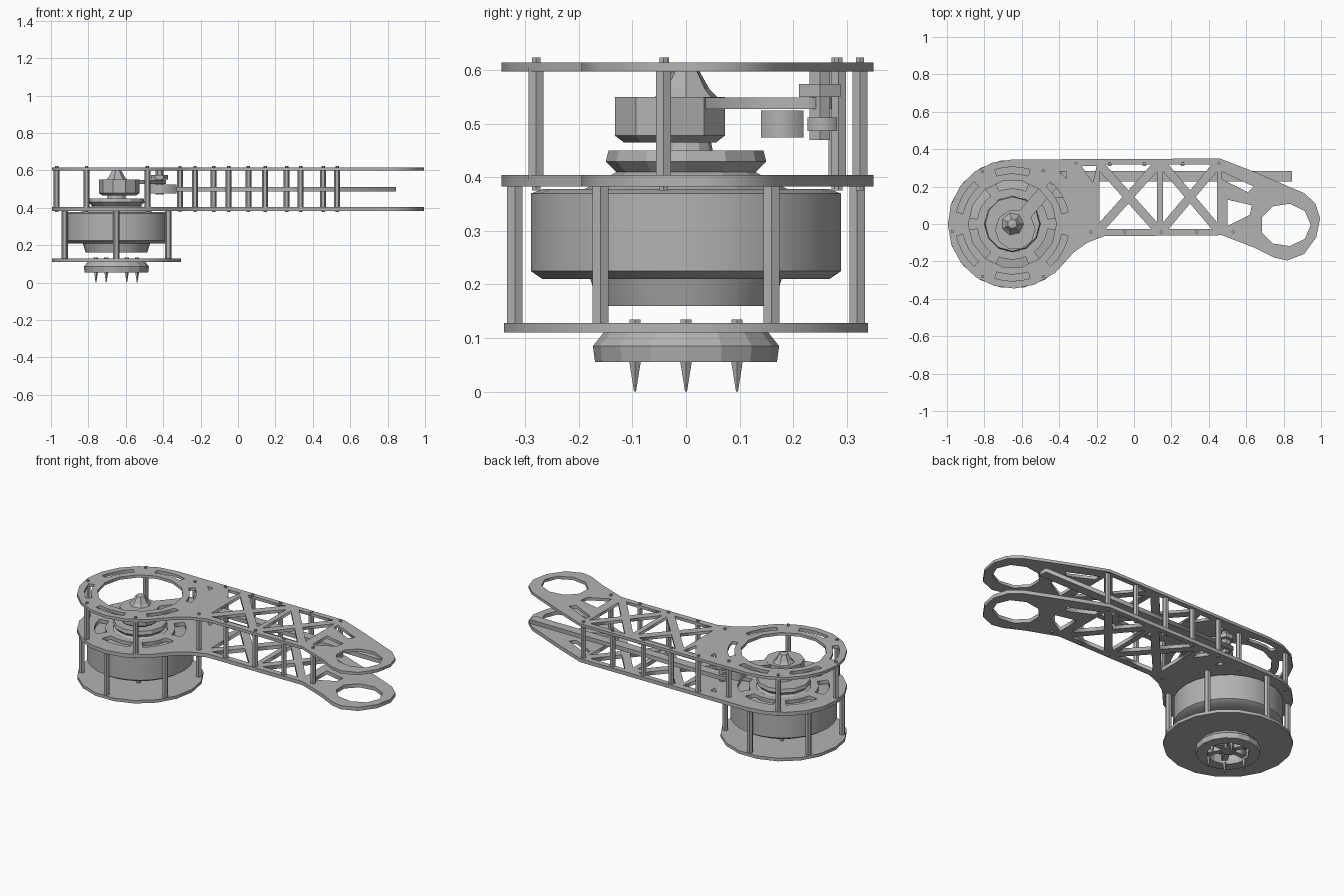
import bpy, bmesh, math
from mathutils import Vector

if "Cube" in bpy.data.objects:
    bpy.data.objects.remove(bpy.data.objects["Cube"])

CX = -0.65          # axis of the round motor end
grey = bpy.data.materials.new("metal grey")
grey.diffuse_color = (0.45, 0.45, 0.45, 1)
grey.use_nodes = True
grey.node_tree.nodes["Principled BSDF"].inputs["Base Color"].default_value = grey.diffuse_color


def add(name, mesh, smooth=False):
    ob = bpy.data.objects.new(name, mesh)
    bpy.context.collection.objects.link(ob)
    mesh.materials.clear()
    mesh.materials.append(grey)
    if smooth:
        bpy.ops.object.select_all(action='DESELECT')
        ob.select_set(True)
        bpy.context.view_layer.objects.active = ob
        bpy.ops.object.shade_smooth_by_angle(angle=math.radians(35))
    return ob


def plate(name, loops, z0, z1):
    """Flat sheet: first loop is the outline, the others are holes."""
    cu = bpy.data.curves.new(name, 'CURVE')
    cu.dimensions = '2D'
    cu.fill_mode = 'BOTH'
    cu.extrude = (z1 - z0) / 2
    for pts in loops:
        sp = cu.splines.new('POLY')
        sp.points.add(len(pts) - 1)
        for p, (x, y) in zip(sp.points, pts):
            p.co = (x, y, 0, 1)
        sp.use_cyclic_u = True
    tmp = bpy.data.objects.new(name + "_curve", cu)
    bpy.context.collection.objects.link(tmp)
    dg = bpy.context.evaluated_depsgraph_get()
    me = bpy.data.meshes.new_from_object(tmp.evaluated_get(dg))
    bpy.data.objects.remove(tmp)
    ob = add(name, me)
    ob.location.z = (z0 + z1) / 2
    return ob


def lathe(name, prof, n=24, c=(CX, 0), smooth=True):
    """Spin an (r, z) profile; r = 0 ends close the shape."""
    bm = bmesh.new()
    rings = []
    for r, z in prof:
        if r == 0:
            rings.append([bm.verts.new((c[0], c[1], z))] * n)
        else:
            rings.append([bm.verts.new((c[0] + r * math.cos(2 * math.pi * i / n),
                                        c[1] + r * math.sin(2 * math.pi * i / n), z))
                          for i in range(n)])
    for a, b in zip(rings, rings[1:]):
        for i in range(n):
            j = (i + 1) % n
            vs = list(dict.fromkeys((a[i], a[j], b[j], b[i])))
            bm.faces.new(vs)
    bmesh.ops.recalc_face_normals(bm, faces=bm.faces)
    me = bpy.data.meshes.new(name)
    bm.to_mesh(me)
    bm.free()
    return add(name, me, smooth)


def rod(name, x, y, z0, z1, r, n=6, tip=None):
    t = r if tip is None else tip
    return lathe(name, [(0, z0), (t, z0), (r, z1), (0, z1)], n, (x, y), False)


def bar(name, a, b, width, z0, z1):
    a, b = Vector(a), Vector(b)
    d = (b - a).normalized() * width / 2
    s = Vector((-d.y, d.x))
    return plate(name, [[tuple(p) for p in (a + s, a - s, b - s, b + s)]], z0, z1)


def arc(r, a0, a1, n, c=(CX, 0), ry=None):
    return [(c[0] + r * math.cos(math.radians(a0 + (a1 - a0) * i / n)),
             c[1] + (ry or r) * math.sin(math.radians(a0 + (a1 - a0) * i / n)))
            for i in range(n + 1)]


def ring(r, n, c=(CX, 0), ry=None):
    return arc(r, 0, 360, n, c, ry)[:-1]


def slot(r0, r1, a0, a1):
    return arc(r1, a0, a1, 4) + arc(r0, a1, a0, 4)


def cross_cell(x0, x1, y0, y1, k=0.72):
    """Four triangular holes that leave an X of ribs."""
    cs = [(x0, y0), (x1, y0), (x1, y1), (x0, y1)]
    m = ((x0 + x1) / 2, (y0 + y1) / 2)
    out = []
    for i in range(4):
        t = [cs[i], cs[(i + 1) % 4], m]
        gx, gy = sum(p[0] for p in t) / 3, sum(p[1] for p in t) / 3
        out.append([(gx + (p[0] - gx) * k, gy + (p[1] - gy) * k) for p in t])
    return out


# Arm plates: round motor end, lattice beam, angled eyelet end
outline = arc(0.345, 90, 290, 11) + [
    (-0.42, -0.26), (-0.32, -0.15), (-0.25, -0.1), (-0.16, -0.065), (0.47, -0.06),
    (0.64, -0.125), (0.75, -0.18), (0.82, -0.195), (0.91, -0.16), (0.975, -0.07),
    (0.995, 0.03), (0.97, 0.11), (0.91, 0.165), (0.64, 0.28), (0.46, 0.35)]
lattice = cross_cell(-0.2, 0.14, -0.045, 0.335) + cross_cell(0.14, 0.46, -0.045, 0.335) + [
    [(0.47, 0.28), (0.64, 0.2), (0.61, 0.17), (0.47, 0.24)],
    [(0.5, 0.13), (0.63, 0.1), (0.62, 0.05), (0.5, -0.01)],
    [(-0.4, 0.28), (-0.36, 0.28), (-0.36, 0.24)],
    [(-0.28, 0.31), (-0.2, 0.31), (-0.22, 0.22)],
    ring(0.135, 9, (0.81, -0.005), 0.115)]
slots = [slot(0.27, 0.305, a + 12, a + 48) for a in range(0, 360, 60)]
plate("upper_arm_plate", [outline, ring(0.235, 14)] + slots + lattice, 0.598, 0.615)
inner_slots = [slot(0.19, 0.25, a + 8, a + 52) for a in range(0, 360, 60)]
plate("lower_arm_plate", [outline, ring(0.15, 14)] + inner_slots + lattice, 0.383, 0.405)

# Round base plate and its six posts
plate("base_plate", [ring(0.345, 18), ring(0.06, 8)], 0.11, 0.128)
for i in range(6):
    a = math.radians(30 + 60 * i)
    rod("base_post", CX + 0.32 * math.cos(a), 0.32 * math.sin(a), 0.12, 0.39, 0.017)

# Posts between the arm plates, with small screw heads
posts = [(-0.97, -0.04), (-0.81, 0.28), (-0.81, -0.28), (-0.485, 0.285), (-0.485, -0.28)]
posts += [(x, -0.042) for x in (-0.23, -0.05, 0.145, 0.335, 0.53)]
posts += [(x, 0.325) for x in (-0.31, -0.13, 0.055, 0.26, 0.455)]
for x, y in posts:
    rod("arm_post", x, y, 0.395, 0.605, 0.016)
    rod("post_screw", x, y, 0.61, 0.624, 0.009)
    rod("post_screw", x, y, 0.376, 0.39, 0.009)

# Motor drum with a bevelled underside and a smaller lower collar
lathe("motor_drum", [(0, 0.378), (0.27, 0.378), (0.292, 0.37), (0.292, 0.225),
                     (0.27, 0.21), (0.18, 0.21), (0.165, 0.16), (0, 0.16)], 26)

# Output hub under the base: hollow ring, spokes, core and pointed screws
lathe("hub_ring", [(0.11, 0.115), (0.15, 0.115), (0.174, 0.085), (0.17, 0.055),
                   (0.11, 0.055), (0.11, 0.115)], 16, smooth=False)
lathe("hub_core", [(0, 0.115), (0.045, 0.115), (0.04, 0.07), (0, 0.07)], 8, smooth=False)
for i in range(6):
    a = math.radians(60 * i)
    u = Vector((math.cos(a), math.sin(a)))
    c = Vector((CX, 0))
    bar("hub_spoke", c + u * 0.03, c + u * 0.12, 0.03, 0.075, 0.11)
    p = c + u * 0.11
    rod("hub_pin", p.x, p.y, 0.0, 0.06, 0.012, 5, 0.002)
    rod("hub_screw_head", p.x, p.y, 0.125, 0.135, 0.012)

# Rotor, spindle and drive wheel on top of the drum
lathe("rotor", [(0, 0.375), (0.19, 0.378), (0.13, 0.41), (0.15, 0.43), (0.145, 0.45),
                (0.05, 0.45), (0.045, 0.475), (0, 0.475)], 12, smooth=False)
lathe("drive_wheel", [(0, 0.465), (0.09, 0.465), (0.108, 0.478), (0.108, 0.55), (0, 0.55)],
      10, (-0.635, -0.03), False)
lathe("spindle_cap", [(0, 0.55), (0.06, 0.55), (0.045, 0.565), (0.025, 0.6), (0, 0.605)],
      7, smooth=False)

# Crank, pivot and long push rod
bar("crank_lever", (-0.63, 0.0), (-0.41, 0.25), 0.07, 0.528, 0.549)
rod("crank_pivot", -0.42, 0.25, 0.47, 0.6, 0.022)
rod("pivot_collar", -0.42, 0.25, 0.55, 0.575, 0.045)
bar("pivot_block", (-0.5, 0.18), (-0.33, 0.18), 0.08, 0.475, 0.525)
bar("push_rod", (-0.45, 0.255), (0.845, 0.255), 0.055, 0.487, 0.512)
